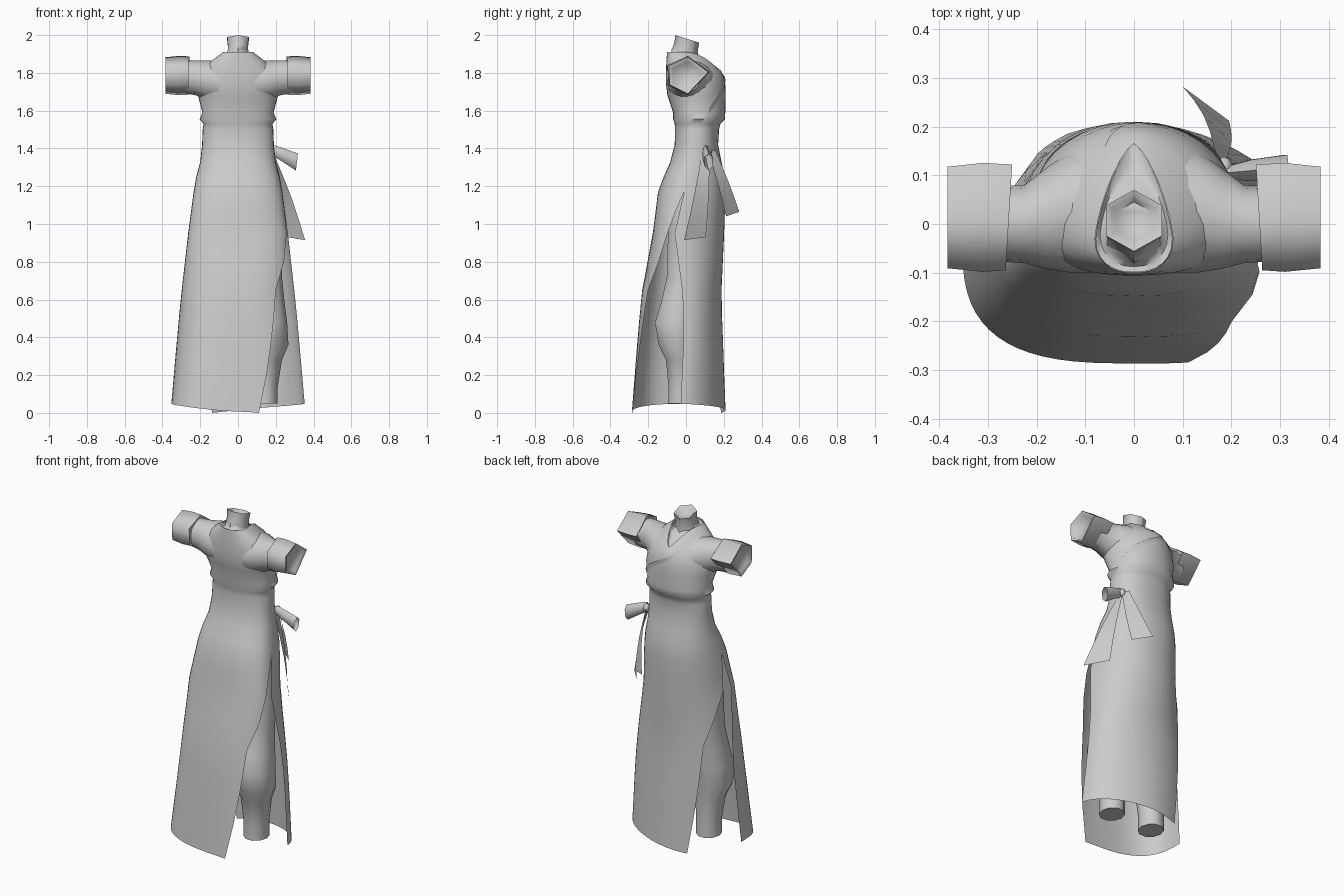
import bpy, bmesh, math
from mathutils import Vector

if "Cube" in bpy.data.objects:
    bpy.data.objects.remove(bpy.data.objects["Cube"])

mat = bpy.data.materials.new("plain_grey")
mat.diffuse_color = (0.6, 0.6, 0.6, 1)
mat.use_nodes = True
mat.node_tree.nodes["Principled BSDF"].inputs["Base Color"].default_value = mat.diffuse_color


def finish(name, bm, angle=60):
    """Turn a bmesh into a smooth-shaded object."""
    bmesh.ops.remove_doubles(bm, verts=bm.verts, dist=0.0005)
    bmesh.ops.recalc_face_normals(bm, faces=bm.faces)
    me = bpy.data.meshes.new(name)
    bm.to_mesh(me)
    bm.free()
    me.materials.append(mat)
    ob = bpy.data.objects.new(name, me)
    bpy.context.collection.objects.link(ob)
    bpy.ops.object.select_all(action='DESELECT')
    ob.select_set(True)
    bpy.context.view_layer.objects.active = ob
    bpy.ops.object.shade_smooth_by_angle(angle=math.radians(angle))
    return ob


def loft(bm, rows, closed=True, caps=(False, False)):
    """Skin rows of points that all have the same length."""
    vs = [[bm.verts.new(p) for p in r] for r in rows]
    n = len(rows[0])
    for a, b in zip(vs, vs[1:]):
        for i in range(n if closed else n - 1):
            j = (i + 1) % n
            bm.faces.new((a[i], a[j], b[j], b[i]))
    for use, r in zip(caps, (vs[0], vs[-1])):
        if use:
            bm.faces.new(r)


# Dress sections: z, half width, y min, y max, y of widest point
SECTIONS = [
    (0.00, .357, -.287, .210, -.03),
    (0.45, .318, -.252, .193, -.01),
    (0.65, .298, -.232, .188, -.02),
    (0.95, .264, -.176, .202, -.06),
    (1.17, .235, -.148, .210, -.01),
    (1.25, .221, -.118, .205, .01),
    (1.33, .200, -.083, .188, .04),
    (1.42, .190, -.060, .170, .05),
    (1.50, .187, -.058, .175, .05),
    (1.53, .182, -.060, .182, .05),
    (1.555, .203, -.068, .206, .05),
    (1.59, .188, -.068, .208, .05),
    (1.68, .212, -.098, .210, .03),
    (1.74, .212, -.106, .208, .01),
    (1.80, .200, -.106, .200, .00),
    (1.86, .145, -.104, .186, .00),
    (1.91, .080, -.100, .165, -.03),
]
# Roundness of the +y side by height
ROUND = [(0, 1.8), (1.17, 2.2), (1.6, 2.2), (1.8, 1.8), (1.91, 1.4)]


def interp(table, z):
    for a, b in zip(table, table[1:]):
        if z <= b[0]:
            t = (z - a[0]) / (b[0] - a[0])
            return [p + (q - p) * t for p, q in zip(a, b)]
    return table[-1]


def dress_point(z, deg, grow=0.0):
    _, a, y0, y1, yc = interp(SECTIONS, z)
    c, s = math.cos(math.radians(deg)), math.sin(math.radians(deg))
    n = interp(ROUND, z)[1] if s > 0 else max(2.3, 3 - .5 * z)
    x = math.copysign(abs(c) ** (2 / n), c) * (a + grow)
    k = abs(s) ** (2 / n)
    y = yc + k * (y1 + grow - yc if s > 0 else y0 - grow - yc)
    if y > 0:  # the neckline dips into a V on this side
        z -= .085 * (max(0, z - 1.7) / .21) ** 2 * (y / y1) ** 2
    return Vector((x, y, z))


# Dress: closed bodice and hips, with two panels below the side slits
N = 36
SLITS = {180: [(0.0, 80), (0.65, 54), (0.95, 14), (1.17, 0)],
         0: [(0.0, 65), (0.65, 46), (0.95, 14), (1.17, 0)]}
bm = bmesh.new()
loft(bm, [[dress_point(s[0], 360 * i / N) for i in range(N)]
          for s in SECTIONS if s[0] >= 1.17])
half = N // 2
for start, slit in SLITS.items():
    rows = []
    for z in (1.17, 1.06, .95, .8, .65, .5, .35, .2, 0):
        row = []
        for i in range(half + 1):
            u = i / half
            zz = z if z else .048 - .048 * u ** 1.5
            span = 180 - interp(slit, zz)[1]
            row.append(dress_point(zz, start + span * u))
        rows.append(row)
    loft(bm, rows, closed=False)
finish("dress", bm)

# Wrapped lapel edge lying on the chest
bm = bmesh.new()
low, high = [], []
for i in range(13):
    t = i / 12
    deg, z = 25 + 95 * t, 1.60 + .25 * t
    low.append(dress_point(z - .015, deg, .001))
    high.append(dress_point(z + .015, deg, .006))
loft(bm, [low, high], closed=False)
finish("lapel", bm)

# Upper chest inside the collar
bm = bmesh.new()
rows = []
for k, dz in ((0, -.012), (.35, -.02), (.7, -.012), (1, 0)):
    row = []
    for i in range(24):
        p = dress_point(1.91, 15 * i, -.001)
        a = math.radians(15 * i)
        q = Vector((.052 * math.cos(a), -.005 + .062 * math.sin(a),
                    1.905 - .02 * math.sin(a)))
        row.append(p.lerp(q, k) + Vector((0, 0, dz)))
    rows.append(row)
loft(bm, rows)
finish("upper_chest", bm)


# Tilted hexagonal neck with a hollow top
def hex_ring(rx, y0, y1, z0, z1):
    pts = []
    for i in range(6):
        a = math.radians(90 + 60 * i)
        k = math.sin(a)
        pts.append((rx * math.cos(a) / .866, (y0 + y1) / 2 + (y1 - y0) / 2 * k,
                    (z0 + z1) / 2 + (z1 - z0) / 2 * k))
    return pts


bm = bmesh.new()
loft(bm, [hex_ring(.056, -.080, .066, 1.915, 1.875),
          hex_ring(.052, -.063, .062, 1.955, 1.915),
          hex_ring(.057, -.056, .070, 2.0, 1.96),
          hex_ring(.046, -.044, .058, 1.994, 1.956),
          hex_ring(.036, -.035, .045, 1.975, 1.94)], caps=(False, True))
finish("neck", bm, 65)

# Sleeve cuff outline as (y, z) offsets
CUFF = [(-.105, .055), (.0, .102), (.112, .02), (.0, -.1), (-.1, -.05)]
# Leg sections: z, x, y, half width, half depth
LEG = [(.05, .140, -.022, .070, .076), (.14, .140, -.022, .070, .074),
       (.28, .145, -.030, .088, .080), (.36, .150, -.045, .117, .105),
       (.48, .150, -.050, .110, .120), (.58, .143, -.030, .104, .108),
       (.72, .135, -.008, .098, .098), (.90, .125, .010, .112, .112),
       (1.20, .105, .030, .100, .118)]
# Shoulder sections: x, y min, y max, z min, z max
SHOULDER = [(.05, -.100, .165, 1.62, 1.868), (.13, -.100, .150, 1.64, 1.867),
            (.18, -.092, .115, 1.662, 1.865), (.225, -.080, .080, 1.682, 1.865),
            (.30, -.076, .076, 1.695, 1.865)]

for side, word in ((1, "right"), (-1, "left")):
    # Shoulder blending the bodice into the cuff
    bm = bmesh.new()
    rows = []
    for x, y0, y1, z0, z1 in SHOULDER:
        rows.append([(side * x, (y0 + y1) / 2 + (y1 - y0) / 2 * math.cos(a),
                      (z0 + z1) / 2 + (z1 - z0) / 2 * math.sin(a))
                     for a in (math.tau * i / 16 for i in range(16))])
    loft(bm, rows)
    finish(word + "_shoulder", bm)

    # Puffed cuff with a shallow turned-in end
    bm = bmesh.new()
    rows = []
    for x, k in ((.265, .74), (.257, 1.0), (.31, 1.03), (.383, .96),
                 (.381, .84), (.368, .76)):
        rows.append([(side * (x - .06 * y * (x < .26)), .01 + k * y, 1.785 + k * z)
                     for y, z in CUFF])
    loft(bm, rows, caps=(False, True))
    finish(word + "_cuff", bm, 78)

    # Leg inside the skirt
    bm = bmesh.new()
    rows = []
    for z, cx, cy, rx, ry in LEG:
        rows.append([(side * (cx + rx * math.cos(a)), cy + ry * math.sin(a), z)
                     for a in (math.tau * i / 10 for i in range(10))])
    loft(bm, rows, caps=(True, True))
    finish(word + "_leg", bm)


def tail(name, top, bottom):
    """Flat ribbon widening from its top edge to its bottom edge."""
    a, b = [Vector(p) for p in top]
    c, d = [Vector(p) for p in bottom]
    bm = bmesh.new()
    rows = []
    for i in range(5):
        t = i / 4
        lift = Vector((.01, .005, 0)) * math.sin(math.pi * t)
        rows.append([a.lerp(c, t) + lift, b.lerp(d, t) + lift])
    loft(bm, rows, closed=False)
    finish(name, bm)


# Sash ribbons at the hip
tail("side_tail", [(.185, .085, 1.38), (.185, .125, 1.38)],
     [(.355, -.01, .915), (.262, .105, .93)])
tail("rear_tail", [(.185, .115, 1.39), (.165, .155, 1.39)],
     [(.195, .212, 1.04), (.10, .282, 1.065)])

# Bow loop flaring outward, and its knot
bm = bmesh.new()
rows = []
for x, y, z, ry, rz in ((.185, .105, 1.39, .012, .028), (.24, .11, 1.365, .022, .035),
                        (.312, .12, 1.328, .022, .045)):
    rows.append([(x + .12 * dz * rz, y + dy * ry, z + dz * rz)
                 for dy, dz in ((0, 1), (1, .5), (1, -.5), (0, -1), (-1, -.5), (-1, .5))])
loft(bm, rows)
finish("bow_loop", bm, 70)

bm = bmesh.new()
bmesh.ops.create_icosphere(bm, subdivisions=2, radius=.026)
for v in bm.verts:
    v.co = Vector((v.co.x * .7 + .185, v.co.y * .9 + .115, v.co.z + 1.385))
finish("bow_knot", bm)
